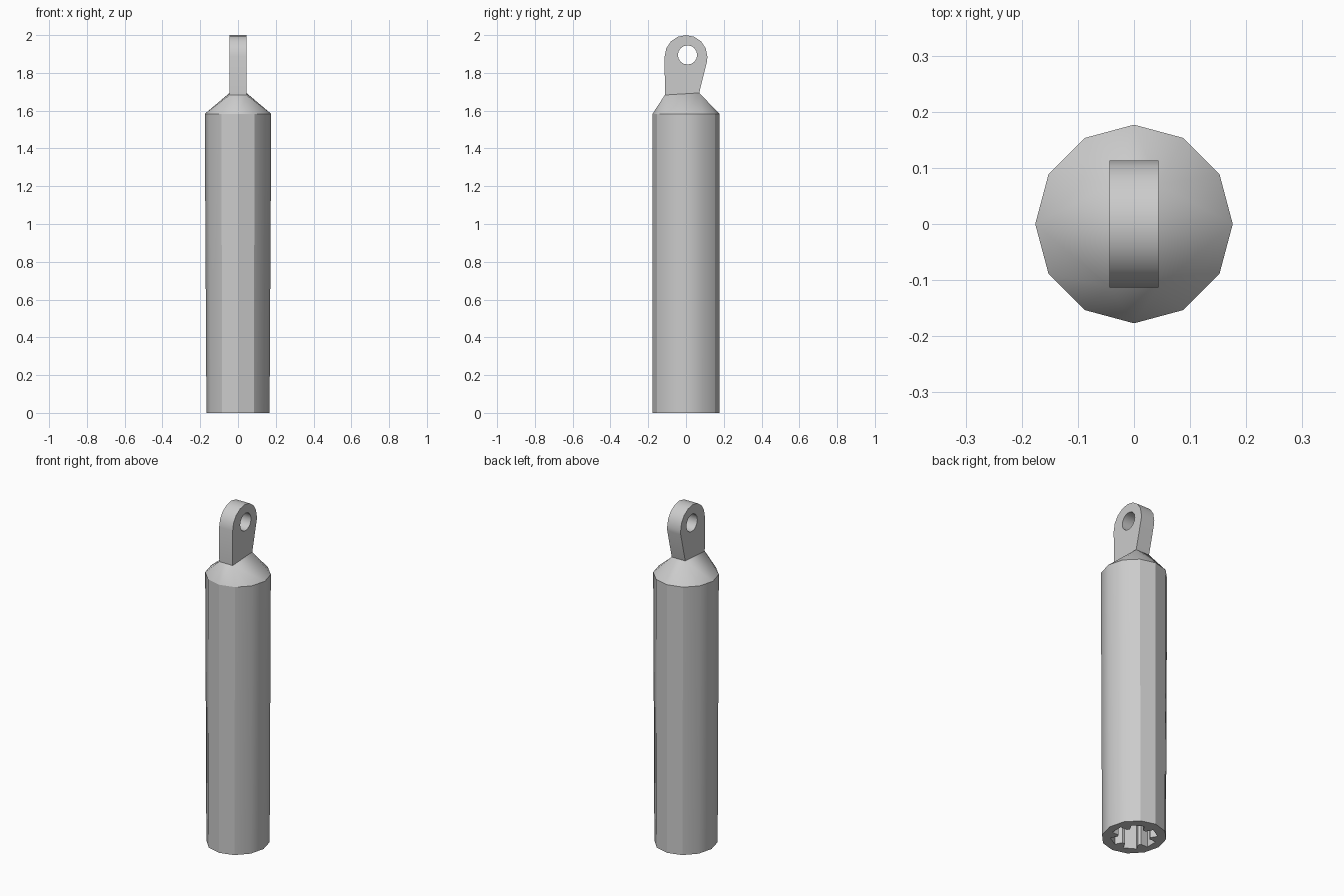
import bpy
import bmesh
from math import cos, sin, pi, radians
from mathutils import Vector

cube = bpy.data.objects.get("Cube")
if cube:
    bpy.data.objects.remove(cube, do_unlink=True)

steel = bpy.data.materials.new("grey steel")
steel.use_nodes = True
colour = (0.6, 0.6, 0.6, 1)
steel.diffuse_color = colour
steel.node_tree.nodes["Principled BSDF"].inputs["Base Color"].default_value = colour


def finish(name, bm):
    bmesh.ops.recalc_face_normals(bm, faces=bm.faces)
    mesh = bpy.data.meshes.new(name)
    bm.to_mesh(mesh)
    bm.free()
    obj = bpy.data.objects.new(name, mesh)
    bpy.context.collection.objects.link(obj)
    mesh.materials.append(steel)
    bpy.ops.object.select_all(action="DESELECT")
    obj.select_set(True)
    bpy.context.view_layer.objects.active = obj
    bpy.ops.object.shade_smooth_by_angle(angle=radians(30))
    return obj


def ring(bm, rx, ry, z, count=12):
    return [bm.verts.new((rx * cos(2 * pi * i / count), ry * sin(2 * pi * i / count), z))
            for i in range(count)]


def loop_edges(bm, verts):
    out = []
    for a, b in zip(verts, verts[1:] + verts[:1]):
        out.append(bm.edges.get((a, b)) or bm.edges.new((a, b)))
    return out


def walls(bm, low, high):
    n = len(low)
    for i in range(n):
        j = (i + 1) % n
        bm.faces.new((low[i], low[j], high[j], high[i]))


R = 0.177
SHOULDER = 1.583
HALF = 0.044

# Body: twelve-sided tube with a slight taper and a lobed socket underneath
bm = bmesh.new()
bottom = ring(bm, 0.167, R, 0)
top = ring(bm, 0.176, R, SHOULDER)
walls(bm, bottom, top)

LOBES = 6
socket = []
for depth in (0, 0.3):
    verts = []
    for i in range(LOBES):
        for offset, radius in ((-0.27, 0.125), (0.27, 0.125), (0.4, 0.085), (0.6, 0.085)):
            a = 2 * pi * (i + offset) / LOBES
            verts.append(bm.verts.new((radius * cos(a), radius * sin(a), depth)))
    socket.append(verts)
walls(bm, socket[0], socket[1])
bm.faces.new(socket[1])
rim = loop_edges(bm, bottom) + loop_edges(bm, socket[0])
bmesh.ops.triangle_fill(bm, edges=rim, use_beauty=True, normal=Vector((0, 0, -1)))
finish("body", bm)

# Shoulder: facets running from the round body to the foot of the lug
bm = bmesh.new()
ring(bm, 0.176, R, SHOULDER)
for x in (-HALF, HALF):
    bm.verts.new((x, -0.112, 1.683))
    bm.verts.new((x, 0.07, 1.694))
bmesh.ops.convex_hull(bm, input=bm.verts)
under = [f for f in bm.faces if all(v.co.z < SHOULDER + 0.001 for v in f.verts)]
bmesh.ops.delete(bm, geom=under, context="FACES")
finish("shoulder", bm)

# Lug: rounded plate with an eye hole through it
bm = bmesh.new()
outline = [(-0.112, 1.683), (0.07, 1.694), (0.112, 1.865)]
for i in range(9):
    a = pi * i / 8
    outline.append((0.113 * cos(a), 1.887 + 0.113 * sin(a)))
plate = [bm.verts.new((-HALF, y, z)) for y, z in outline]
eye = [bm.verts.new((-HALF, 0.008 + 0.051 * cos(2 * pi * i / 16),
                     1.895 + 0.051 * sin(2 * pi * i / 16))) for i in range(16)]
edges = loop_edges(bm, plate) + loop_edges(bm, eye)
bmesh.ops.triangle_fill(bm, edges=edges, use_beauty=True, normal=Vector((-1, 0, 0)))
side = bmesh.ops.extrude_face_region(bm, geom=bm.faces[:], use_keep_orig=True)
moved = [g for g in side["geom"] if isinstance(g, bmesh.types.BMVert)]
bmesh.ops.translate(bm, verts=moved, vec=(2 * HALF, 0, 0))
finish("lug", bm)
